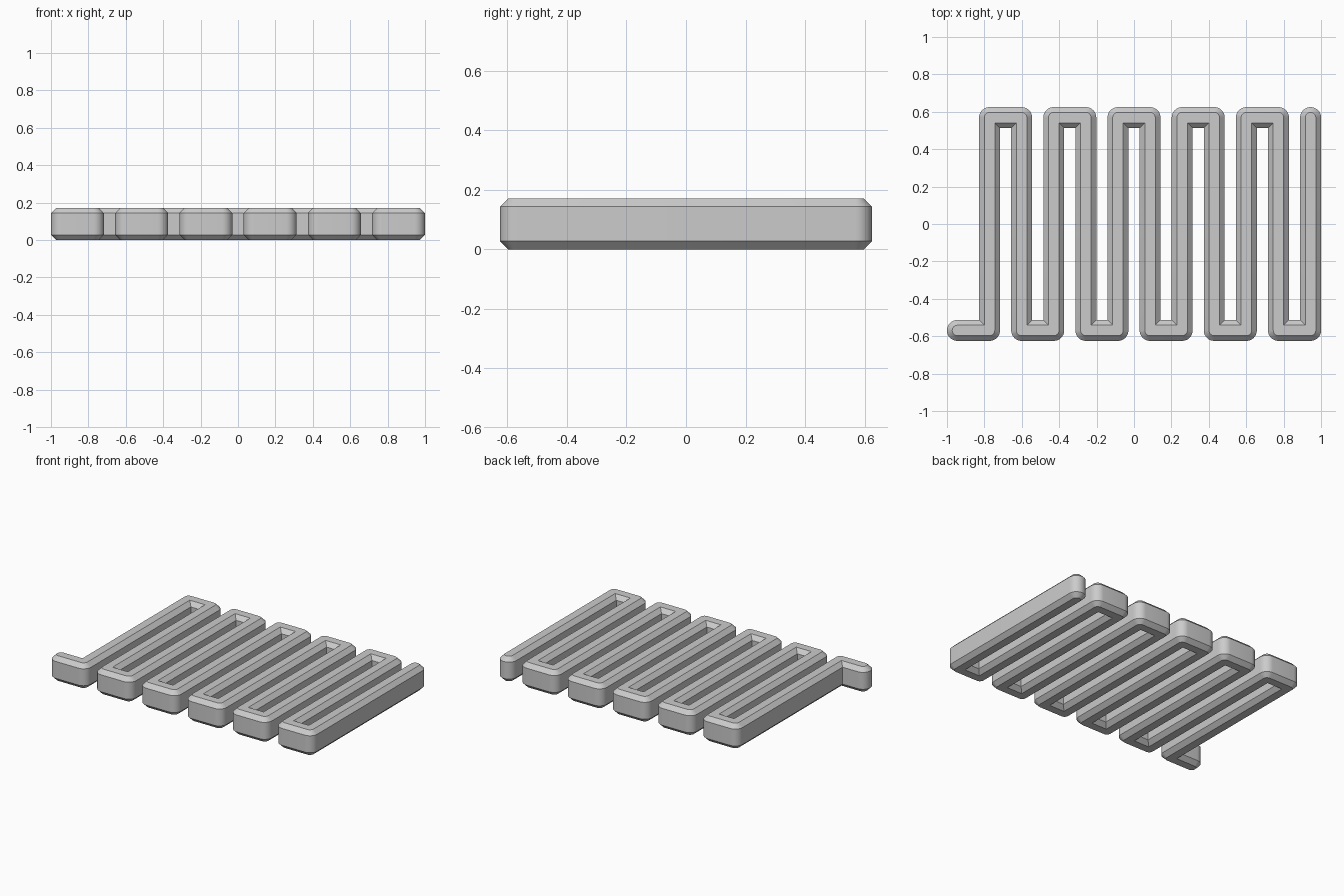
import bpy, bmesh
from math import pi, atan2, cos, sin

if "Cube" in bpy.data.objects:
    bpy.data.objects.remove(bpy.data.objects["Cube"])

R, CH, H = 0.056, 0.028, 0.172      # half width, chamfer, height
YC = 0.569                          # half length of the bars
X0, PITCH, BARS = -0.944, 1.888 / 11, 11
SEG = 8                             # segments per quarter turn

# Serpentine centre line: short foot, then bars alternating up and down
path = [(X0, -YC)]
for i in range(BARS):
    x = X0 + PITCH * (i + 1)
    s = -1 if i % 2 == 0 else 1
    path += [(x, s * YC), (x, -s * YC)]


def outline(w):
    """Offset of the centre line: rounded outside corners, sharp inside corners."""
    loop = path + path[-2:0:-1]     # there and back again
    n, pts = len(loop), []
    for i, (x, y) in enumerate(loop):
        px, py = loop[i - 1]
        qx, qy = loop[(i + 1) % n]
        a = atan2(y - py, x - px)
        b = atan2(qy - y, qx - x)
        turn = (b - a + 1e-6) % (2 * pi)
        na = a - pi / 2             # outward normal, on the right
        if turn <= pi + 1e-3:       # outside corner or round end
            k = round(turn / (pi / 2)) * SEG
            for j in range(k + 1):
                t = na + (turn - 1e-6) * j / k
                pts.append((x + w * cos(t), y + w * sin(t)))
        else:                       # inside corner
            nb = b - pi / 2
            pts.append((x + w * (cos(na) + cos(nb)), y + w * (sin(na) + sin(nb))))
    return pts


# Stack four outlines: chamfer, wall, chamfer, closed by flat caps
bm = bmesh.new()
layers = [(R - CH, 0), (R, CH), (R, H - CH), (R - CH, H)]
rings = [[bm.verts.new((x, y, z)) for x, y in outline(w)] for w, z in layers]
for lo, hi in zip(rings, rings[1:]):
    for i in range(len(lo)):
        bm.faces.new((lo[i - 1], lo[i], hi[i], hi[i - 1]))
bm.faces.new(rings[-1])
bm.faces.new(rings[0][::-1])

mesh = bpy.data.meshes.new("serpentine_coil")
bm.to_mesh(mesh)
bm.free()
coil = bpy.data.objects.new("serpentine_coil", mesh)
bpy.context.collection.objects.link(coil)
bpy.context.view_layer.objects.active = coil
coil.select_set(True)
bpy.ops.object.shade_smooth_by_angle(angle=pi / 6)
